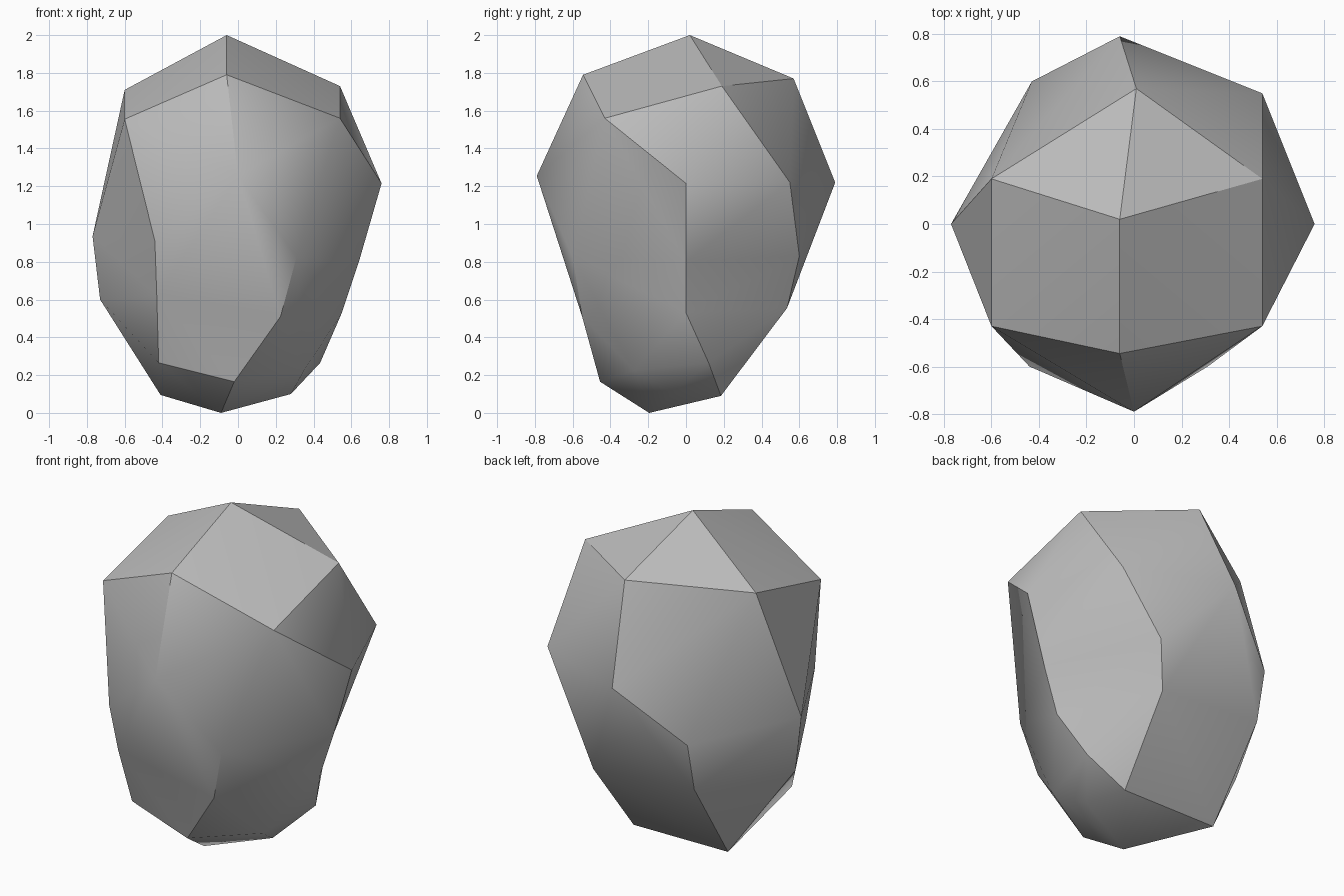
import bpy
import bmesh
from mathutils import Vector

if "Cube" in bpy.data.objects:
    bpy.data.objects.remove(bpy.data.objects["Cube"])

# Corner points of the boulder, grouped from crown to base
crown = [(-.06, .02, 2), (-.06, -.545, 1.79), (-.60, .19, 1.71), (.54, .19, 1.73),
         (-.60, -.43, 1.555), (.54, -.43, 1.56), (.01, .57, 1.77)]
shoulder = [(0, -.79, 1.255), (.76, 0, 1.215), (.54, .55, 1.22), (-.06, .79, 1.22)]
waist = [(-.77, 0, .935), (-.43, .60, .90), (-.44, -.60, .91),
         (.31, -.60, .825), (.31, .60, .83), (.64, 0, .80)]
lower = [(.55, 0, .53), (-.73, 0, .60), (.225, -.55, .51),
         (.245, .535, .555), (-.43, .535, .61), (-.43, -.53, .62)]
base = [(-.42, -.41, .265), (-.02, -.455, .165), (-.09, -.195, 0), (.28, -.07, .10),
        (.35, -.275, .225), (.435, .12, .265), (.22, .185, .09), (-.41, .185, .095)]
corners = [Vector(p) for p in crown + shoulder + waist + lower + base]


def on_sphere(p):
    return Vector((p.x / .77, p.y / .79, (p.z - .95) / 1.05)).normalized()


# Skin the corners as a ball, then pull each one to its place so hollows survive
bm = bmesh.new()
pairs = [(bm.verts.new(on_sphere(p)), p) for p in corners]
bmesh.ops.convex_hull(bm, input=bm.verts[:])
for vert, place in pairs:
    vert.co = place
bmesh.ops.recalc_face_normals(bm, faces=bm.faces[:])

mesh = bpy.data.meshes.new("boulder")
bm.to_mesh(mesh)
bm.free()

# Plain grey stone
stone = bpy.data.materials.new("stone grey")
stone.diffuse_color = (.5, .5, .5, 1)
stone.use_nodes = True
stone.node_tree.nodes["Principled BSDF"].inputs["Base Color"].default_value = stone.diffuse_color
mesh.materials.append(stone)

boulder = bpy.data.objects.new("boulder", mesh)
bpy.context.collection.objects.link(boulder)
bpy.context.view_layer.objects.active = boulder
boulder.select_set(True)
bpy.ops.object.shade_smooth_by_angle(angle=.5236)
